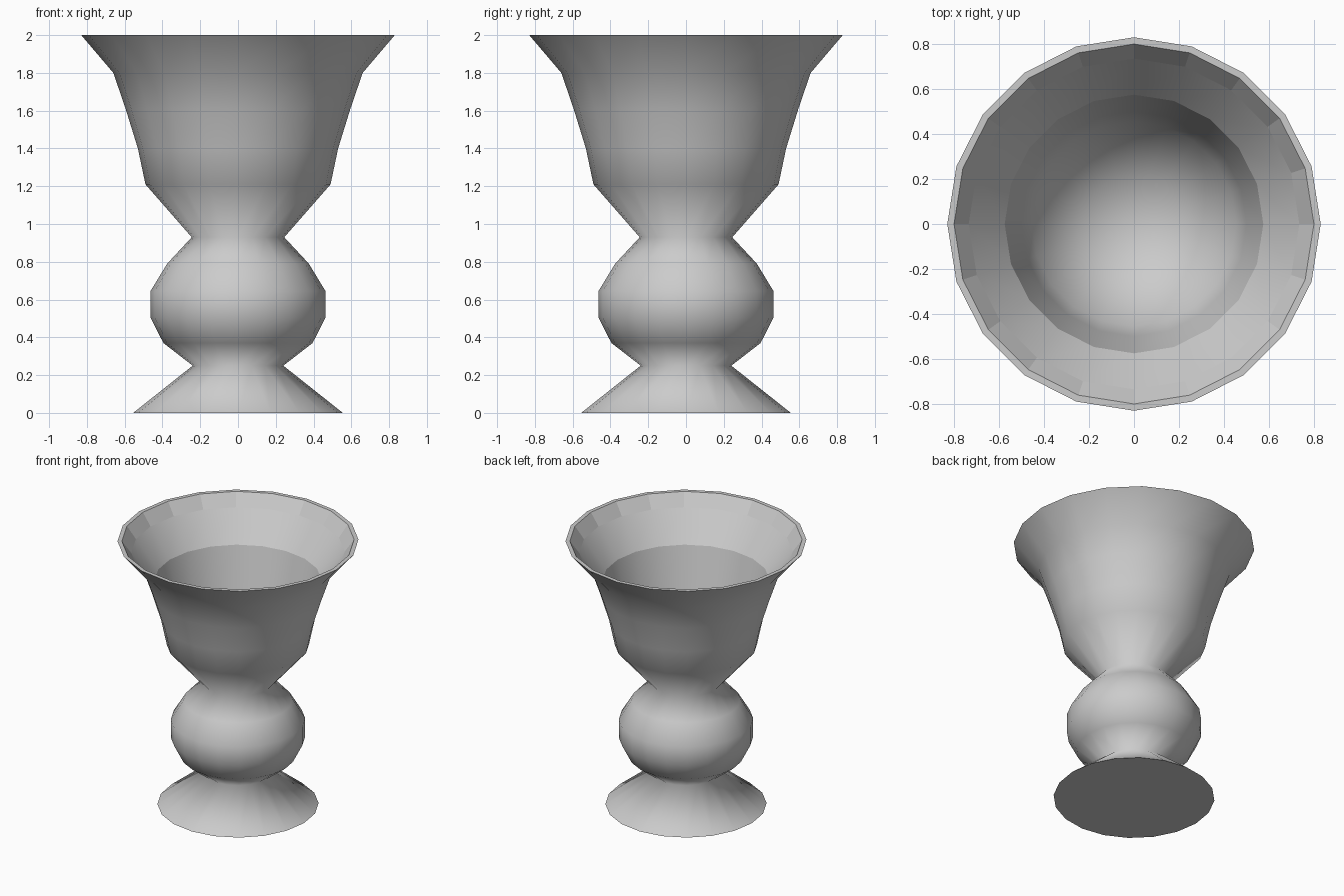
import bpy, bmesh, math

if "Cube" in bpy.data.objects:
    bpy.data.objects.remove(bpy.data.objects["Cube"])

SIDES = 20


def lathe(name, profile, flat_bands=(), sharp_rings=()):
    """Revolve (radius, z) points about z; radius 0 makes a pole."""
    bm = bmesh.new()
    rings = []
    for r, z in profile:
        if r == 0:
            rings.append([bm.verts.new((0, 0, z))] * SIDES)
        else:
            rings.append([bm.verts.new((r * math.cos(a), r * math.sin(a), z))
                          for a in (2 * math.pi * i / SIDES for i in range(SIDES))])
    for k in range(len(rings) - 1):
        low, high = rings[k], rings[k + 1]
        for i in range(SIDES):
            j = (i + 1) % SIDES
            corners = list(dict.fromkeys((low[i], low[j], high[j], high[i])))
            bm.faces.new(corners).smooth = k not in flat_bands
    for k in sharp_rings:
        for i in range(SIDES):
            edge = bm.edges.get((rings[k][i], rings[k][(i + 1) % SIDES]))
            edge.smooth = False
    mesh = bpy.data.meshes.new(name)
    bm.to_mesh(mesh)
    bm.free()
    obj = bpy.data.objects.new(name, mesh)
    bpy.context.collection.objects.link(obj)
    return obj


# Base disc, foot, knop, outer cup, rim, then the inner bowl down to its floor
profile = [
    (0, 0), (0.555, 0), (0.24, 0.25),
    (0.395, 0.37), (0.463, 0.505), (0.463, 0.645), (0.375, 0.79), (0.245, 0.93),
    (0.49, 1.21), (0.53, 1.40), (0.595, 1.61), (0.66, 1.80), (0.83, 2.0),
    (0.80, 2.0), (0.735, 1.91), (0.575, 1.70),
    (0.50, 1.40), (0.455, 1.22), (0.22, 0.97), (0, 0.95),
]
lathe("goblet", profile, flat_bands=(0, 12, 13), sharp_rings=(1, 12, 13, 15))
